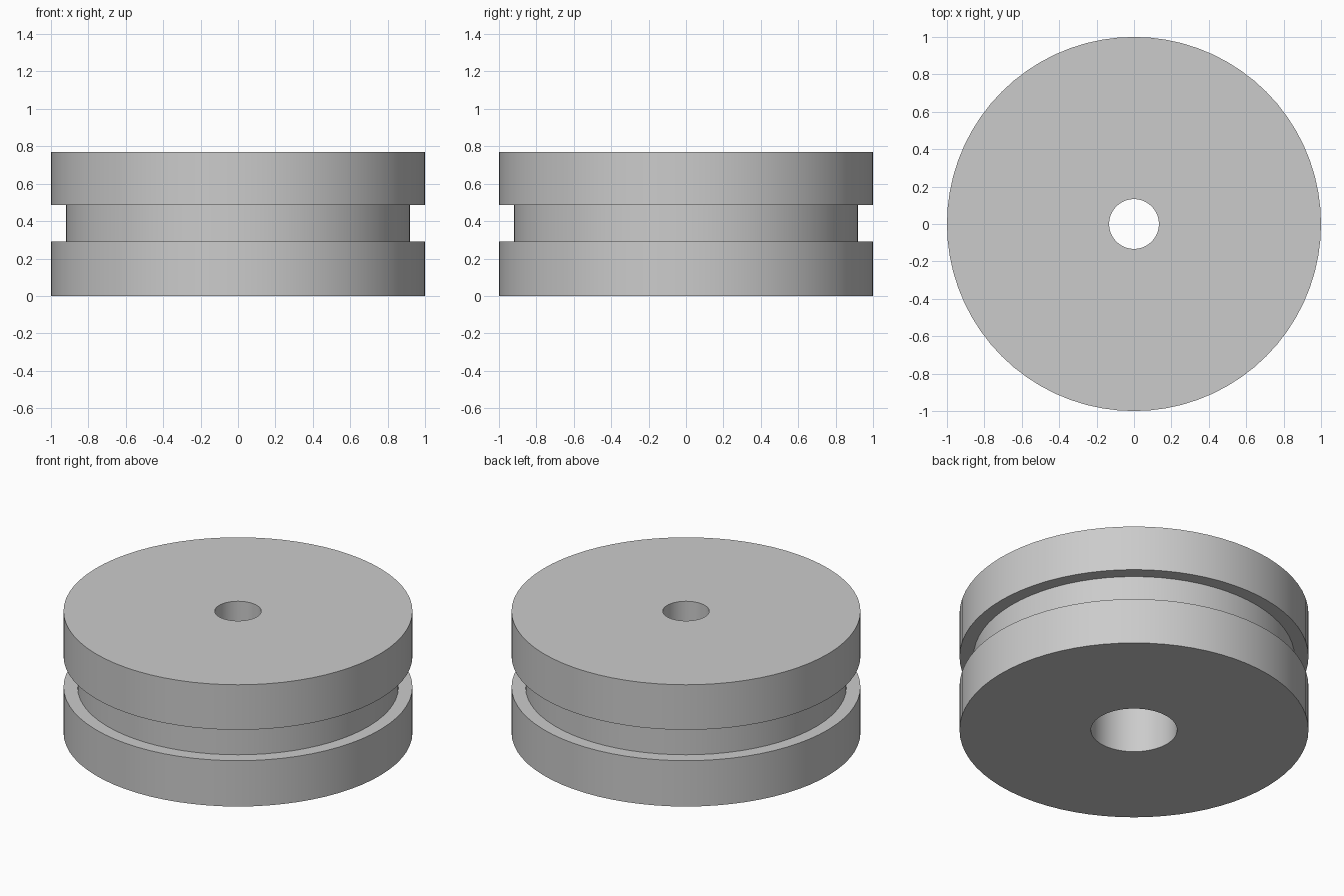
import bpy
import bmesh
import math

cube = bpy.data.objects.get("Cube")
if cube:
    bpy.data.objects.remove(cube, do_unlink=True)

SEGMENTS = 72
HEIGHT = 0.77
RIM, GROOVE = 1.0, 0.92
GROOVE_LOW, GROOVE_HIGH = 0.29, 0.485
BORE, COUNTERBORE, STEP = 0.133, 0.247, 0.385

# Plain grey material
grey = bpy.data.materials.new("light grey")
grey.use_nodes = True
colour = (0.6, 0.6, 0.6, 1.0)
grey.diffuse_color = colour
grey.node_tree.nodes["Principled BSDF"].inputs["Base Color"].default_value = colour

# Closed half section (radius, height): grooved rim outside, stepped bore inside
profile = [
    (COUNTERBORE, 0), (RIM, 0), (RIM, GROOVE_LOW), (GROOVE, GROOVE_LOW),
    (GROOVE, GROOVE_HIGH), (RIM, GROOVE_HIGH), (RIM, HEIGHT),
    (BORE, HEIGHT), (BORE, STEP), (COUNTERBORE, STEP),
]

# Revolve the section about the vertical axis
bm = bmesh.new()
verts = [bm.verts.new((r, 0, z)) for r, z in profile]
edges = [bm.edges.new((a, b)) for a, b in zip(verts, verts[1:] + verts[:1])]
bmesh.ops.spin(bm, geom=verts + edges, cent=(0, 0, 0), axis=(0, 0, 1),
               angle=math.tau, steps=SEGMENTS, use_merge=True)
bmesh.ops.remove_doubles(bm, verts=bm.verts, dist=0.0001)
bmesh.ops.recalc_face_normals(bm, faces=bm.faces)

mesh = bpy.data.meshes.new("grooved_wheel")
bm.to_mesh(mesh)
bm.free()
mesh.materials.append(grey)
wheel = bpy.data.objects.new("grooved_wheel", mesh)
bpy.context.collection.objects.link(wheel)

# Smooth round walls with crisp rims
bpy.ops.object.select_all(action="DESELECT")
wheel.select_set(True)
bpy.context.view_layer.objects.active = wheel
bpy.ops.object.shade_smooth_by_angle(angle=math.radians(30))
